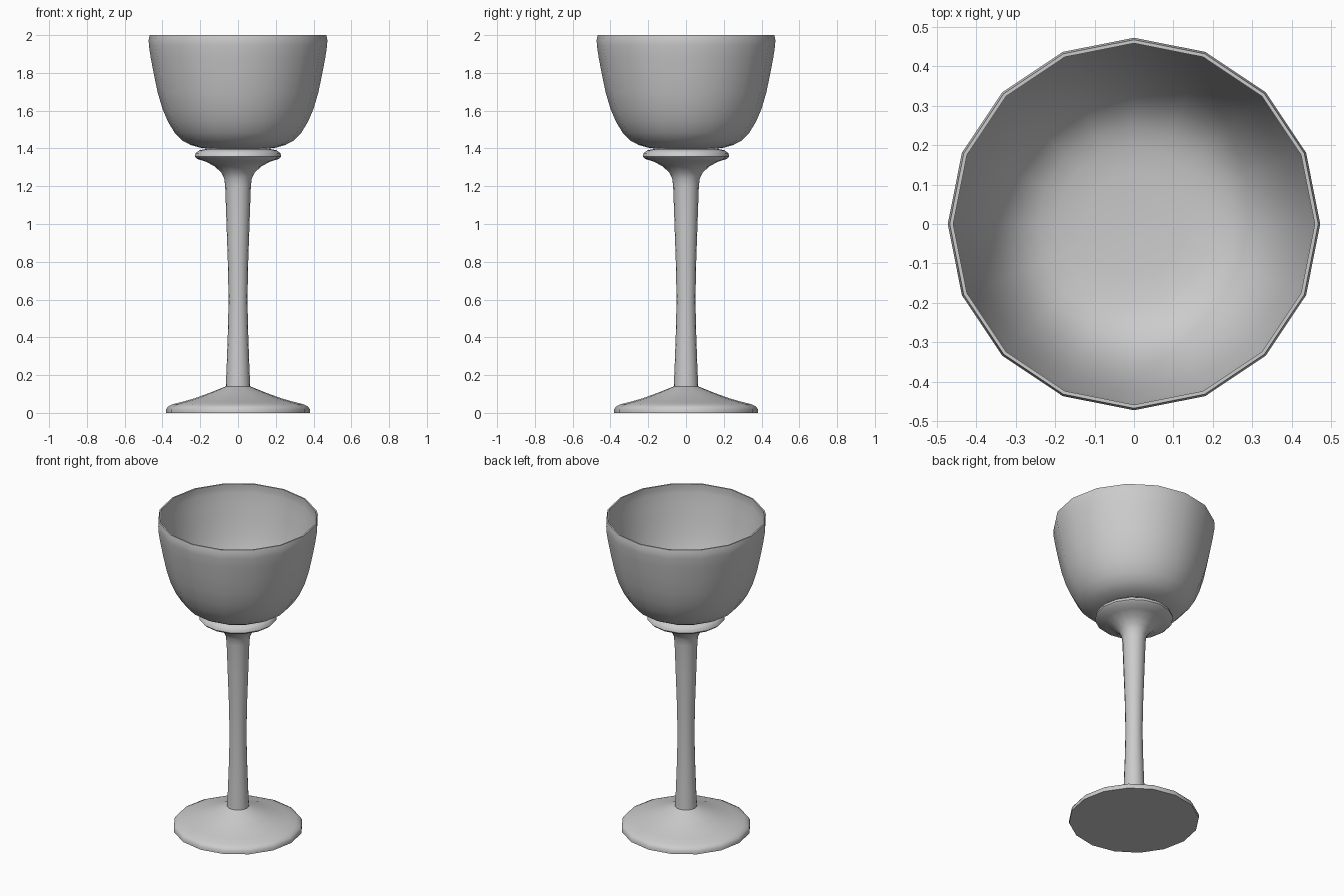
import bpy, bmesh, math

SIDES = 16


def lathe(name, profile):
    """Revolve an (r, z) profile around z; r = 0 points become poles."""
    bm = bmesh.new()
    rings = []
    for r, z in profile:
        if r == 0:
            rings.append([bm.verts.new((0, 0, z))] * SIDES)
        else:
            rings.append([bm.verts.new((r * math.cos(2 * math.pi * i / SIDES),
                                        r * math.sin(2 * math.pi * i / SIDES), z))
                          for i in range(SIDES)])
    for a, b in zip(rings, rings[1:]):
        for i in range(SIDES):
            j = (i + 1) % SIDES
            bm.faces.new(list(dict.fromkeys((a[i], a[j], b[j], b[i]))))
    bmesh.ops.recalc_face_normals(bm, faces=bm.faces)
    mesh = bpy.data.meshes.new(name)
    bm.to_mesh(mesh)
    bm.free()
    obj = bpy.data.objects.new(name, mesh)
    bpy.context.collection.objects.link(obj)
    bpy.ops.object.select_all(action='DESELECT')
    obj.select_set(True)
    bpy.context.view_layer.objects.active = obj
    bpy.ops.object.shade_smooth_by_angle(angle=math.radians(42))
    return obj


# Foot, stem and flared collar in one turned piece
lathe("foot_and_stem", [
    (0, 0), (0.38, 0), (0.38, 0.02), (0.37, 0.034), (0.345, 0.046),
    (0.29, 0.06), (0.23, 0.077), (0.15, 0.106), (0.065, 0.14),
    (0.06, 0.25), (0.054, 0.42), (0.05, 0.6), (0.054, 0.8), (0.061, 1.0),
    (0.068, 1.2), (0.073, 1.24), (0.09, 1.274), (0.125, 1.306),
    (0.17, 1.33), (0.215, 1.344), (0.229, 1.357), (0.224, 1.375),
    (0.205, 1.39), (0.17, 1.397), (0.13, 1.4), (0, 1.4)])

# Thin-walled bowl: outside up to the rim, then back down the inside
lathe("bowl", [
    (0, 1.395), (0.13, 1.396), (0.2, 1.404), (0.25, 1.418), (0.295, 1.442),
    (0.335, 1.483), (0.37, 1.54), (0.4, 1.61), (0.425, 1.695),
    (0.445, 1.79), (0.462, 1.88), (0.472, 1.945), (0.473, 1.975), (0.468, 2.0),
    (0.459, 2.0), (0.461, 1.97), (0.459, 1.945), (0.449, 1.88),
    (0.432, 1.79), (0.412, 1.695), (0.387, 1.615), (0.358, 1.548),
    (0.325, 1.495), (0.287, 1.456), (0.245, 1.432), (0.198, 1.418),
    (0.13, 1.41), (0, 1.409)])
